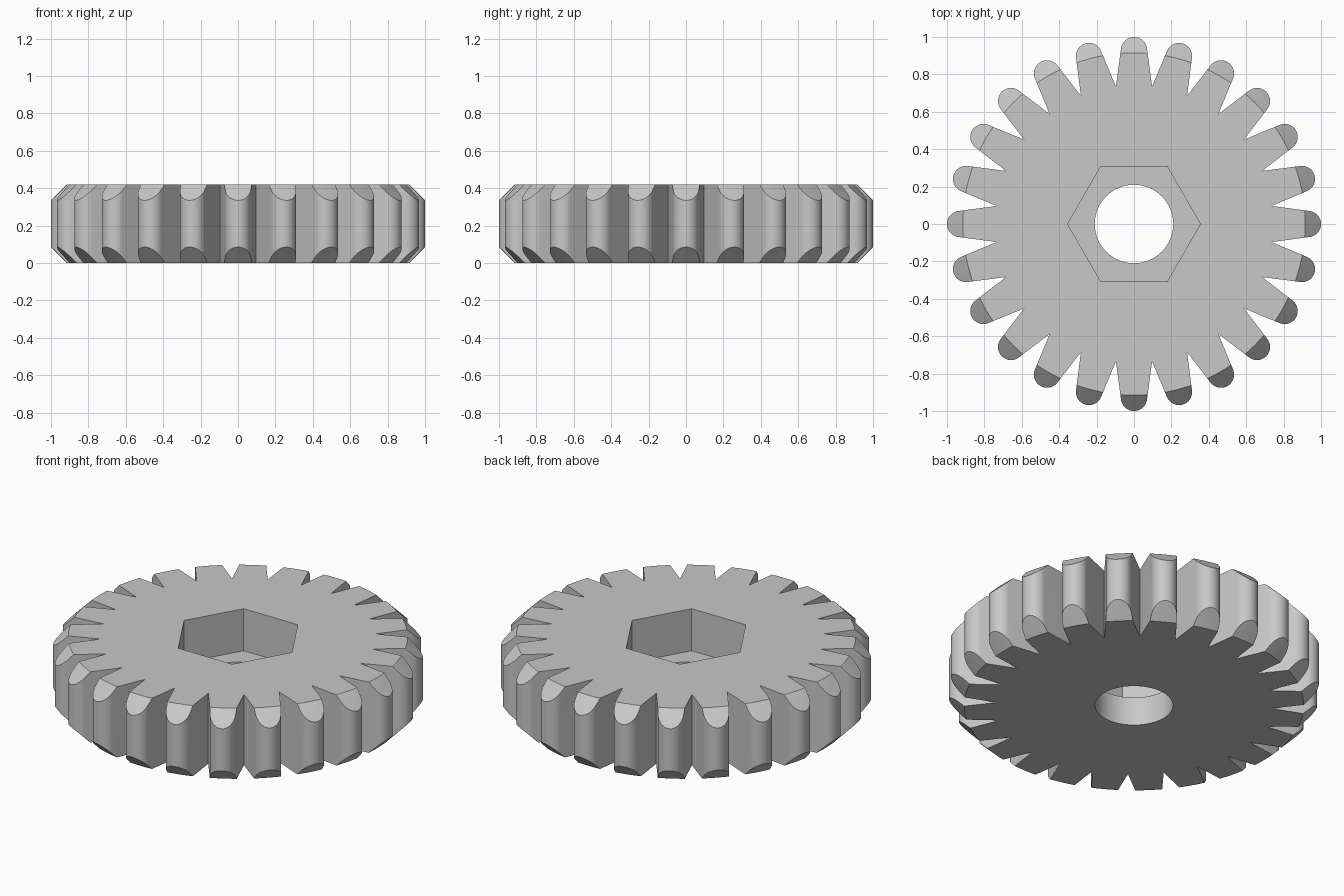
import bpy, bmesh
from math import sin, cos, pi, tau, asin, atan2, hypot

if "Cube" in bpy.data.objects:
    bpy.data.objects.remove(bpy.data.objects["Cube"])

TEETH = 24
HEIGHT = 0.42
ROOT_R = 0.741        # radius of the sharp valleys
TIP_C, TIP_R = 0.93, 0.07   # rounded tooth tip: centre radius and size
CHAMFER_R = 0.915     # flat face radius, 45 degree chamfer beyond
RECESS_Z = 0.17       # floor of the hexagonal recess

steel = bpy.data.materials.new("steel_grey")
steel.use_nodes = True
colour = (0.58, 0.58, 0.58, 1)
steel.diffuse_color = colour
steel.node_tree.nodes["Principled BSDF"].inputs["Base Color"].default_value = colour


def make_object(name, bm):
    bmesh.ops.recalc_face_normals(bm, faces=bm.faces)
    mesh = bpy.data.meshes.new(name)
    bm.to_mesh(mesh)
    bm.free()
    mesh.materials.append(steel)
    obj = bpy.data.objects.new(name, mesh)
    bpy.context.collection.objects.link(obj)
    return obj


def prism(name, outline, z0, z1):
    bm = bmesh.new()
    face = bm.faces.new([bm.verts.new((x, y, z0)) for x, y in outline])
    top = bmesh.ops.extrude_face_region(bm, geom=[face])["geom"]
    verts = [v for v in top if isinstance(v, bmesh.types.BMVert)]
    bmesh.ops.translate(bm, verts=verts, vec=(0, 0, z1 - z0))
    return make_object(name, bm)


def circle(radius, sides):
    return [(radius * cos(tau * i / sides), radius * sin(tau * i / sides))
            for i in range(sides)]


def cut(target, cutter, operation):
    mod = target.modifiers.new(cutter.name, "BOOLEAN")
    mod.operation, mod.object, mod.solver = operation, cutter, "EXACT"
    bpy.context.view_layer.objects.active = target
    bpy.ops.object.modifier_apply(modifier=mod.name)
    bpy.data.objects.remove(cutter)


# Toothed outline: a sharp valley, then a round tip tangent to both flanks
half = pi / TEETH
dx, dy = ROOT_R * cos(half) - TIP_C, -ROOT_R * sin(half)
tangent = atan2(dy, dx) + pi / 2 - asin(TIP_R / hypot(dx, dy))
ARC = 20
outline = []
for t in range(TEETH):
    a = tau * t / TEETH
    points = [(ROOT_R * cos(half), -ROOT_R * sin(half))]
    for i in range(ARC + 1):
        b = tangent * (1 - 2 * i / ARC)
        points.append((TIP_C + TIP_R * cos(b), TIP_R * sin(b)))
    outline += [(x * cos(a) - y * sin(a), x * sin(a) + y * cos(a)) for x, y in points]
gear = prism("gear_wheel", outline, 0, HEIGHT)

# Double cone that chamfers the tooth ends above and below
bm = bmesh.new()
MID = HEIGHT / 2
SIDES = 192
for lower in (True, False):
    r1, r2 = CHAMFER_R, CHAMFER_R + MID
    rings = [[bm.verts.new((x, y, z)) for x, y in circle(r, SIDES)]
             for r, z in ((r1, 0 if lower else HEIGHT), (r2, MID))]
    bm.faces.new(rings[0])
    for i in range(SIDES):
        j = (i + 1) % SIDES
        bm.faces.new((rings[0][i], rings[0][j], rings[1][j], rings[1][i]))
bmesh.ops.remove_doubles(bm, verts=bm.verts, dist=0.0001)
cut(gear, make_object("chamfer_cone", bm), "INTERSECT")

# Hexagonal recess from above and round bore all the way through
cut(gear, prism("hex_recess", circle(0.355, 6), RECESS_Z, HEIGHT + 0.1), "DIFFERENCE")
cut(gear, prism("shaft_bore", circle(0.21, 64), -0.1, HEIGHT + 0.1), "DIFFERENCE")

# Smooth tips, bore and chamfers with crisp edges
bpy.ops.object.select_all(action="DESELECT")
gear.select_set(True)
bpy.context.view_layer.objects.active = gear
bpy.ops.object.shade_smooth_by_angle(angle=pi / 6)
